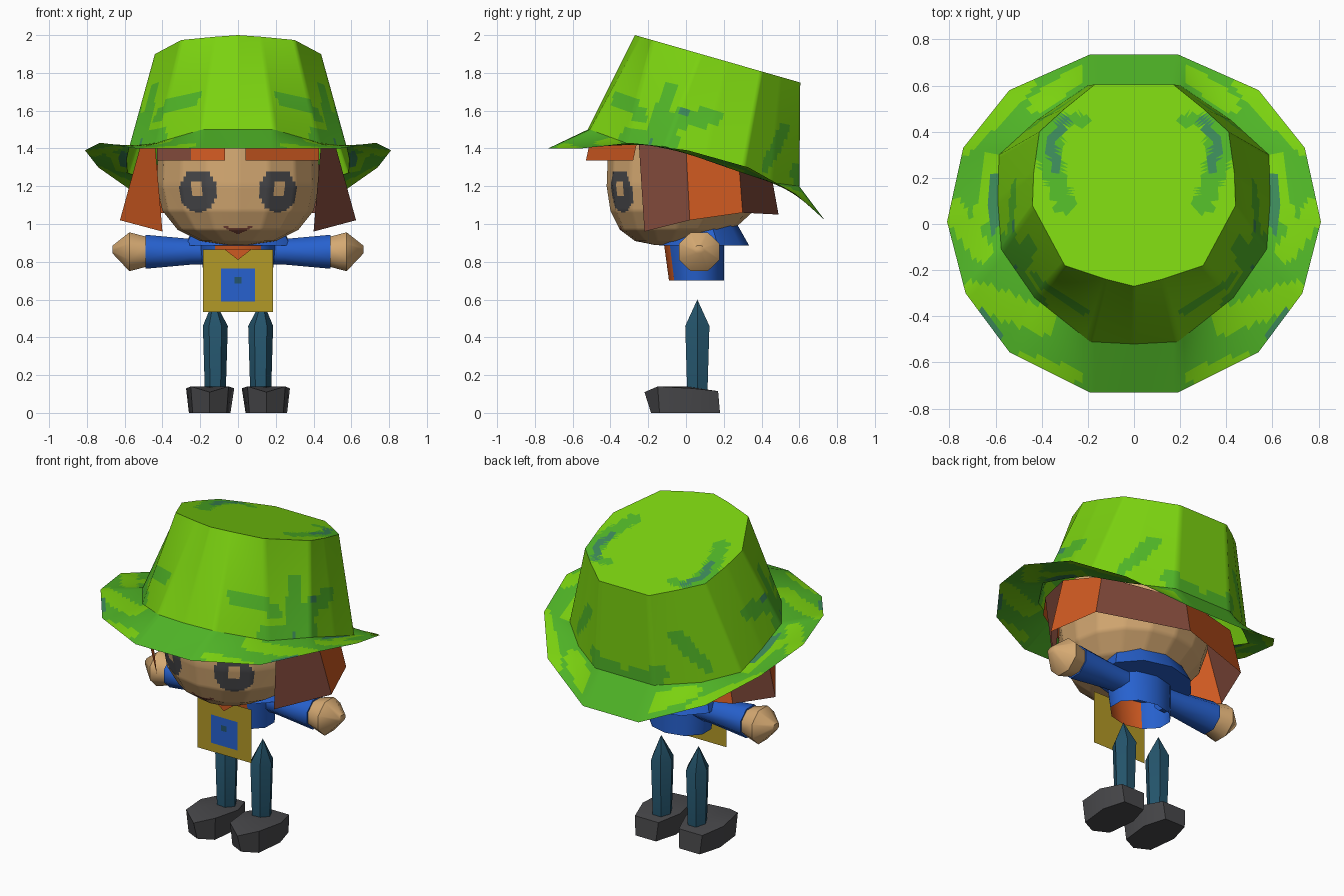
import bpy, bmesh, math
from mathutils import Vector
from mathutils.geometry import intersect_point_line

if "Cube" in bpy.data.objects:
    bpy.data.objects.remove(bpy.data.objects["Cube"])

COLOURS = {
    "lime": (.195, .64, .005), "leaf_green": (.08, .46, .02), "teal": (.045, .25, .10),
    "hair_orange": (.62, .10, .015), "hair_brown": (.23, .07, .045), "skin": (.67, .40, .17),
    "blue": (.02, .12, .62), "mustard": (.45, .32, .02), "dark_teal": (.018, .09, .15),
    "charcoal": (.065, .065, .07)}
MATS = {}
for key, col in COLOURS.items():
    MATS[key] = bpy.data.materials.new(key)
    MATS[key].diffuse_color = (*col, 1)


def finish(name, bm, mats, rule=None, smooth=None, cuts=0, recalc=True):
    """Turn a bmesh into a named object, coloured by a rule on face centres."""
    if cuts:
        bmesh.ops.subdivide_edges(bm, edges=bm.edges[:], cuts=cuts, use_grid_fill=True)
    if recalc:
        bmesh.ops.recalc_face_normals(bm, faces=bm.faces[:])
    if rule:
        for f in bm.faces:
            f.material_index = mats.index(rule(f.calc_center_median()))
    me = bpy.data.meshes.new(name)
    bm.to_mesh(me)
    bm.free()
    for m in mats:
        me.materials.append(MATS[m])
    ob = bpy.data.objects.new(name, me)
    bpy.context.collection.objects.link(ob)
    if smooth:
        bpy.ops.object.select_all(action='DESELECT')
        ob.select_set(True)
        bpy.context.view_layer.objects.active = ob
        bpy.ops.object.shade_smooth_by_angle(angle=math.radians(smooth))
    return ob


def loft(rings, caps=(False, False), closed=True):
    """Skin rings of equal point count; a one-point ring makes a tip."""
    bm = bmesh.new()
    vs = [[bm.verts.new(p) for p in r] for r in rings]
    for a, b in zip(vs, vs[1:]):
        n = max(len(a), len(b))
        for i in range(n if closed else n - 1):
            j = (i + 1) % n
            if len(b) == 1:
                bm.faces.new((a[i], a[j], b[0]))
            else:
                bm.faces.new((a[i], a[j], b[j], b[i]))
    for flag, ring in zip(caps, (vs[0], vs[-1])):
        if flag:
            bm.faces.new(ring)
    return bm


def mirrored(centre, half):
    return [centre] + half + [(-x, y, z) for x, y, z in reversed(half)]


def near(p, strokes, scale=1.0):
    """True when p lies within a stroke (start, end, radius), same on both sides."""
    p = Vector((abs(p.x), p.y, p.z))
    for a, b, r in strokes:
        a, b = Vector(a), Vector(b)
        q, t = intersect_point_line(p, a, b)
        q = a.lerp(b, min(1, max(0, t)))
        if (p - q).length < r * scale:
            return True
    return False


def ellipse(n, z, rx, yf, yb):
    return [(rx * math.sin(2 * math.pi * i / n),
             (yf + yb) / 2 + (yf - yb) / 2 * math.cos(2 * math.pi * i / n), z) for i in range(n)]


# Hat outlines: top edge, foot of the crown, outer brim
top_xy = [(.12, -.24), (.30, -.18), (.44, .08), (.435, .22), (.41, .40), (.30, .50), (.17, .605)]
tz = lambda y: 2.0 - (y + .27) * .287
top = mirrored((0, -.27, 2), [(x, y, tz(y)) for x, y in top_xy])
foot = mirrored((0, -.52, 1.5), [(.19, -.51, 1.5), (.43, -.32, 1.43), (.575, -.11, 1.41),
                (.59, .10, 1.34), (.585, .30, 1.27), (.42, .45, 1.22), (.20, .60, 1.20)])
brim = mirrored((0, -.73, 1.40), [(.19, -.73, 1.40), (.54, -.555, 1.40), (.73, -.30, 1.43),
                (.81, .01, 1.39), (.74, .33, 1.30), (.54, .58, 1.16), (.19, .735, 1.02)])

# Camouflage strokes
crown_marks = [((.54, -.22, 1.44), (.48, -.10, 1.72), .06), ((.52, -.15, 1.55), (.54, .15, 1.57), .05),
               ((.50, -.22, 1.57), (.24, -.37, 1.68), .045), ((.50, .45, 1.28), (.32, .55, 1.5), .06),
               ((.05, .60, 1.22), (.25, .59, 1.27), .05), ((.45, -.32, 1.43), (.56, -.12, 1.44), .09)]
crown_veins = [((.53, -.2, 1.42), (.48, -.12, 1.72), .018), ((.51, -.22, 1.57), (.53, .03, 1.6), .014),
               ((.50, -.22, 1.58), (.32, -.34, 1.65), .016), ((.5, .45, 1.3), (.36, .54, 1.48), .018)]
top_marks = [((.30, .08, tz(.08)), (.36, .25, tz(.25)), .045), ((.36, .25, tz(.25)), (.36, .4, tz(.4)), .055),
             ((.22, .45, tz(.45)), (.36, .45, tz(.45)), .03)]
top_veins = [((.34, .24, tz(.24)), (.36, .36, tz(.36)), .022), ((.36, .36, tz(.36)), (.30, .45, tz(.45)), .022)]
brim_lime = [((.48, .62, 0), (.73, .36, 0), .055), ((.80, .08, 0), (.66, -.12, 0), .05),
             ((.40, -.42, 0), (.70, -.30, 0), .06), ((.62, .28, 0), (.66, .02, 0), .035),
             ((.25, .64, 0), (.42, .52, 0), .04), ((.25, -.66, 0), (.5, -.58, 0), .03)]
brim_veins = [((.60, .20, 0), (.61, -.02, 0), .018), ((.68, -.38, 0), (.60, -.48, 0), .02)]


def pick(veins, marks):
    return lambda c: "teal" if near(c, veins) else "leaf_green" if near(c, marks) else "lime"


def brim_rule(c):
    p = Vector((c.x, c.y, 0))
    return "teal" if near(p, brim_veins) else "lime" if near(p, brim_lime) else "leaf_green"


camo = ["lime", "leaf_green", "teal"]
finish("hat_crown", loft([foot, top]), camo, pick(crown_veins, crown_marks), 50, 13)
finish("hat_top", loft([top, [(0, .15, tz(.15))]]), camo, pick(top_veins, top_marks), None, 11)
finish("hat_brim", loft([brim, foot]), camo, brim_rule, 50, 9)


# Head with painted eyes and mouth
def face_rule(c):
    x = abs(c.x)
    if c.y < -.15:
        eye = ((x - .21) / .10) ** 2 + ((c.z - 1.175) / .113) ** 2 < 1
        glint = abs(x - .215) < .027 and abs(c.z - 1.19) < .042
        if eye and not glint:
            return "charcoal"
        if x < .08 and .945 + x * .45 < c.z < .975 + x * .2:
            return "hair_brown"
    return "skin"


head = [(1.46, .42, -.41, .42), (1.2, .43, -.42, .42), (1.07, .40, -.40, .36),
        (.97, .32, -.35, .25), (.91, .20, -.27, .12), (.89, .07, -.17, .02)]
finish("head", loft([ellipse(16, *r) for r in head], (True, True)),
       ["skin", "charcoal", "hair_brown"], face_rule, 50, 9)

# Side and back hair, six alternating locks from right front to left front
low = [(.40, -.22, .96), (.625, .02, 1.02), (.53, .30, 1.06), (0, .49, 1.05)]
high = [(.44, -.25, 1.43), (.52, .0, 1.40), (.47, .28, 1.32), (0, .45, 1.27)]
flip = lambda pts: pts + [(-x, y, z) for x, y, z in reversed(pts[:-1])]
low, high = flip(low), flip(high)
for i in range(6):
    finish(f"hair_lock_{i + 1}", loft([low[i:i + 2], high[i:i + 2]], closed=False),
           ["hair_orange" if i % 2 else "hair_brown"], recalc=False)

# Fringe
fringe = [((-.43, -.28), (-.25, -.44), "hair_brown"), ((-.25, -.44), (-.07, -.53), "hair_orange"),
          ((.04, -.53), (.43, -.28), "hair_orange")]
for i, (a, b, m) in enumerate(fringe):
    finish(f"fringe_{i + 1}", loft([[(*a, 1.335), (*b, 1.335)],
           [(a[0], a[1] + .02, 1.43), (b[0], b[1] + .02, 1.43)]], closed=False), [m], recalc=False)

# Shirt: open-bottomed body with orange front, and a flared collar
finish("shirt_body", loft([ellipse(10, .70, .19, -.09, .20), ellipse(10, .92, .21, -.12, .20)], (False, True)),
       ["blue", "hair_orange"], lambda c: "hair_orange" if c.y < -.05 and abs(c.x) < .13 else "blue", 50)
tilt = lambda ring, k: [(x, y, z + k * (y - .1)) for x, y, z in ring]
finish("collar", loft([ellipse(10, .885, .29, -.145, .335), tilt(ellipse(10, 1.01, .24, -.08, .24), .3)],
       (True, True)), ["blue"], None, 35)


# Bib with square pocket, button and neckerchief point, as thin plates
def plate(name, pts, y, mat):
    finish(name, loft([[(x, y, z) for x, z in pts]], (True, False)), [mat])


box = lambda x0, x1, z0, z1: [(x0, z0), (x1, z0), (x1, z1), (x0, z1)]
plate("bib", box(-.185, .185, .535, .865), -.130, "mustard")
plate("bib_pocket", box(-.09, .09, .59, .765), -.134, "blue")
plate("bib_button", box(-.018, .018, .685, .72), -.138, "dark_teal")
plate("neckerchief", [(0, .81), (.075, .868), (-.075, .868)], -.138, "hair_orange")


def tube(x, r, ry, y=.07, z=.853):
    s = 1 / math.cos(math.pi / 8)
    return [(x, y + ry * s * math.cos((k + .5) * math.pi / 4), z + r * s * math.sin((k + .5) * math.pi / 4))
            for k in range(8)]


# Leg, arm and shoe on each side
for side, s in (("right", 1), ("left", -1)):
    finish(side + "_sleeve", loft([tube(s * .15, .065, .07), tube(s * .25, .068, .075),
           tube(s * .49, .09, .095)], (True, True)), ["blue"], None, 50)
    finish(side + "_hand", loft([tube(s * .48, .078, .085), tube(s * .575, .103, .108),
           tube(s * .665, .02, .03, .07, .865)], (True, True)), ["skin"], None, 50)
    leg = lambda z, r: [(s * .12 + r * math.cos(k * math.pi / 3), .06 + r * 1.12 * math.sin(k * math.pi / 3), z)
                        for k in range(6)]
    finish(side + "_leg", loft([leg(.10, .055), leg(.46, .066), [(s * .128, .06, .60)]], (True, False)),
           ["dark_teal"], None, 35)
    sole = [(.06, -.14), (.15, -.185), (.24, -.14), (.26, .04), (.22, .18), (.08, .18), (.04, .04)]
    upper = [(.05, -.15, .14), (.15, -.22, .11), (.25, -.15, .14), (.275, .03, .13),
             (.23, .17, .115), (.07, .17, .115), (.02, .03, .13)]
    finish(side + "_shoe", loft([[(s * x, y, 0) for x, y in sole], [(s * x, y, z) for x, y, z in upper],
           [(s * .15, 0, .14)]], (True, False)), ["charcoal"], None, 35)

for m in bpy.data.materials:
    if m.users and not m.is_grease_pencil:
        m.use_nodes = True
        m.node_tree.nodes["Principled BSDF"].inputs["Base Color"].default_value = m.diffuse_color
